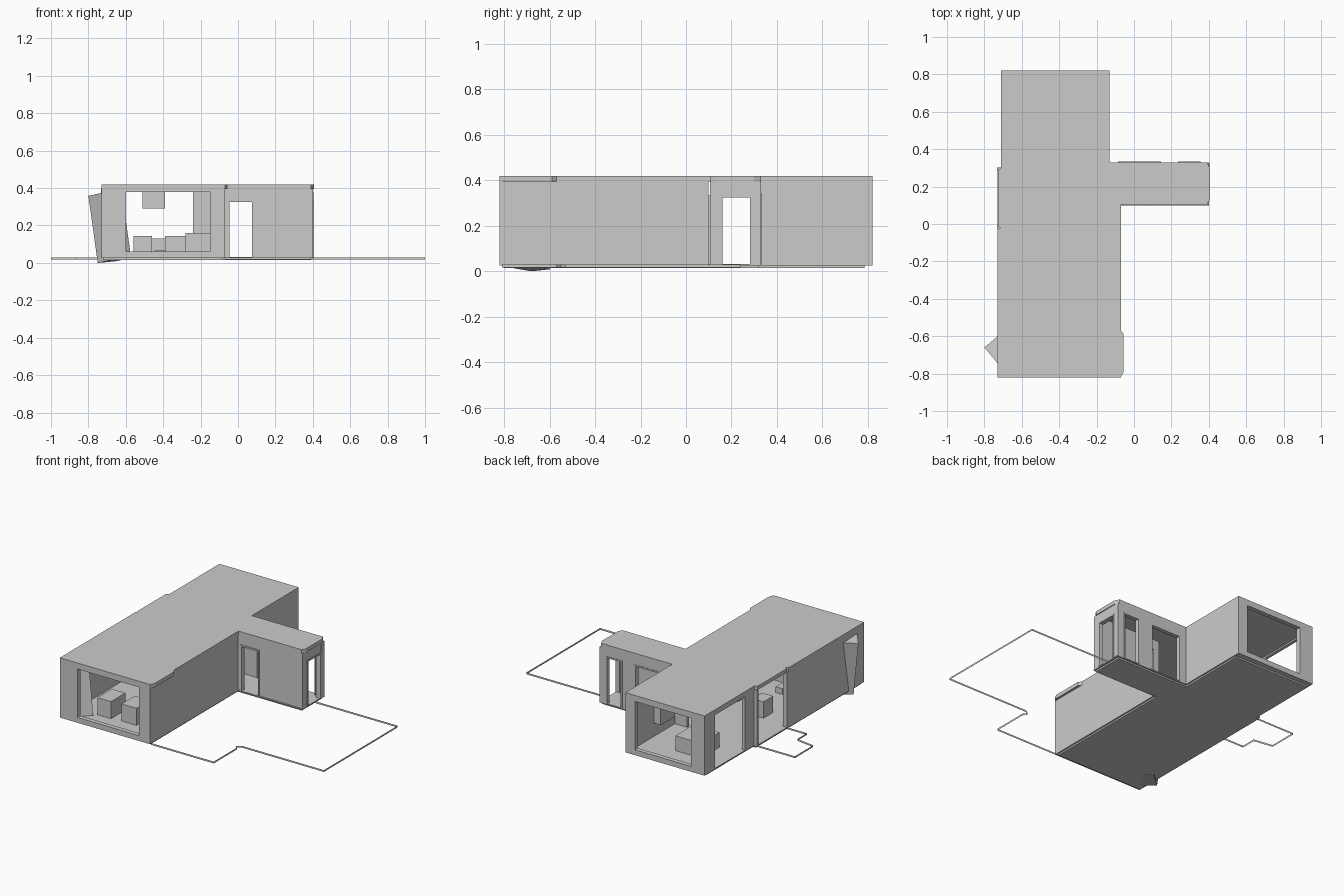
import bpy, bmesh
from math import radians
from mathutils import Vector, Matrix, Quaternion

if "Cube" in bpy.data.objects:
    bpy.data.objects.remove(bpy.data.objects["Cube"])

Z0, Z1, ROOF = 0.03, 0.395, 0.42
T = 0.03


def finish(name, bm):
    mesh = bpy.data.meshes.new(name)
    bm.to_mesh(mesh)
    bm.free()
    ob = bpy.data.objects.new(name, mesh)
    bpy.context.collection.objects.link(ob)
    return ob


def add_box(bm, lo, hi):
    lo, hi = Vector(lo), Vector(hi)
    m = Matrix.Translation((lo + hi) / 2) @ Matrix.Diagonal((*(hi - lo), 1))
    bmesh.ops.create_cube(bm, size=1, matrix=m)


def box(name, lo, hi):
    bm = bmesh.new()
    add_box(bm, lo, hi)
    return finish(name, bm)


def slab(name, outline, z0, z1):
    bm = bmesh.new()
    f = bm.faces.new([bm.verts.new((x, y, z0)) for x, y in outline])
    ext = bmesh.ops.extrude_face_region(bm, geom=[f])["geom"]
    bmesh.ops.translate(bm, vec=(0, 0, z1 - z0),
                        verts=[v for v in ext if isinstance(v, bmesh.types.BMVert)])
    bmesh.ops.recalc_face_normals(bm, faces=bm.faces)
    return finish(name, bm)


def pieces(a, b, d0, d1, z0, z1, openings, along):
    """Wall from a to b, between depths d0 and d1, with openings (start, end, bottom, top)."""
    bm = bmesh.new()

    def part(s, e, lo, hi):
        if e - s > 1e-4 and hi - lo > 1e-4:
            if along == "x":
                add_box(bm, (s, d0, lo), (e, d1, hi))
            else:
                add_box(bm, (d0, s, lo), (d1, e, hi))
    pos = a
    for s, e, lo, hi in openings:
        part(pos, s, z0, z1)
        part(s, e, z0, lo)
        part(s, e, hi, z1)
        pos = e
    part(pos, b, z0, z1)
    return bm


def wall(name, a, b, d0, d1, openings=(), along="x"):
    return finish(name, pieces(a, b, d0, d1, Z0, Z1, openings, along))


def frame(name, s, e, d0, d1, top, along, w=0.01, bottom=Z0):
    """Thin surround standing inside an opening."""
    return finish(name, pieces(s, e, d0, d1, bottom, top,
                               [(s + w, e - w, bottom, top - w)], along))


# floor slab and roof slab
slab("floor_slab", [(-.72, -.80), (-.08, -.80), (-.08, .11), (.39, .11), (.39, .32),
                    (-.14, .32), (-.14, .785), (-.70, .785), (-.70, .30), (-.72, .30)], .015, Z0)
slab("floor", [(-.73, -.82), (-.07, -.82), (-.07, .10), (.40, .10), (.40, .33),
               (-.13, .33), (-.13, .82), (-.71, .82), (-.71, .30), (-.73, .30)], .025, .032)
slab("roof", [(-.73, -.82), (-.07, -.82), (-.055, -.79), (-.055, -.59), (-.07, -.57),
              (-.07, .105), (.39, .105), (.405, .13), (.405, .30), (.39, .33), (-.13, .33),
              (-.13, .82), (-.71, .82), (-.71, .30), (-.728, .29), (-.728, -.01),
              (-.715, -.02), (-.73, -.03)], Z1, ROOF)

# main body walls
wall("front_wall", -.73, -.07, -.82, -.82 + T, [(-.60, -.15, .06, .38)])
wall("main_left_wall", -.79, -.02, -.73, -.71, along="y")
wall("main_right_wall", -.79, .10, -.09, -.07, along="y")

# back room walls
wall("back_wall", -.71, -.13, .82 - T, .82, [(-.61, -.20, .06, .38)])
wall("back_left_wall", .30, .79, -.71, -.69, [(.40, .71, Z0, .385)], along="y")
wall("back_right_wall", .33, .79, -.15, -.13, along="y")
box("partition", (-.24, .31, Z0), (-.13, .33, Z1))

# wing walls
wall("wing_front_wall", -.09, .40, .105, .125, [(-.05, .08, Z0, .33)])
wall("wing_back_wall", -.13, .40, .31, .33, [(-.08, .14, Z0, .34), (.24, .35, Z0, .34)])
wall("wing_end_wall", .125, .31, .38, .40, [(.155, .29, Z0, .33)], along="y")

# door and window frames
frame("wing_front_door_frame", -.055, .085, .10, .13, .335, "x")
frame("wing_end_door_frame", .15, .292, .375, .405, .335, "y")
frame("wing_back_door_frame", .235, .355, .305, .333, .345, "x")
frame("wing_back_window_frame", -.085, .145, .305, .333, .345, "x")
box("wing_corner_post", (.39, .295, Z0), (.403, .33, .38))
for i, y in enumerate((-.02, .295)):
    box(f"terrace_post_{i}", (-.732, y - .008, Z0), (-.70, y + .008, Z1))

# terrace borders: thin upright strips
def border(name, path):
    bm = bmesh.new()
    low = [bm.verts.new((x, y, .017)) for x, y in path]
    high = [bm.verts.new((x, y, .029)) for x, y in path]
    for i in range(len(path) - 1):
        bm.faces.new((low[i], low[i + 1], high[i + 1], high[i]))
    finish(name, bm)


border("right_terrace_border", [(-.07, -.81), (.39, -.81), (.39, -.57), (.37, -.55),
                                (.40, -.53), (1.0, -.53), (1.0, .24), (.40, .24)])
border("left_terrace_border", [(-.71, .29), (-1.0, .29), (-1.0, .10), (-.87, .08),
                               (-.87, -.02), (-.71, -.02)])

# furniture
box("left_armchair", (-.56, -.67, Z0), (-.46, -.52, .145))
box("right_armchair", (-.39, -.66, Z0), (-.28, -.52, .145))
box("low_table", (-.44, -.48, Z0), (-.39, -.38, .07))
box("sideboard", (-.28, -.38, Z0), (-.15, -.14, .16))
box("wall_cabinet", (-.20, .40, .12), (-.15, .55, .26))
box("ceiling_cabinet", (-.51, -.30, .29), (-.39, -.18, Z1))
box("kitchen_counter", (-.54, -.14, Z0), (-.46, -.04, .14))
box("bed", (-.56, .45, Z0), (-.37, .64, .13))

# leaning column whose corner pokes through the left wall
bm = bmesh.new()
add_box(bm, (0, 0, 0), (.128, .128, .363))
axis = Vector((-.05, .02, .36)).normalized()
lean = Vector((0, 0, 1)).rotation_difference(axis) @ Quaternion((0, 0, 1), radians(-50))
bm.transform(Matrix.Translation((-.75, -.68, 0)) @ lean.to_matrix().to_4x4())
finish("leaning_column", bm)
